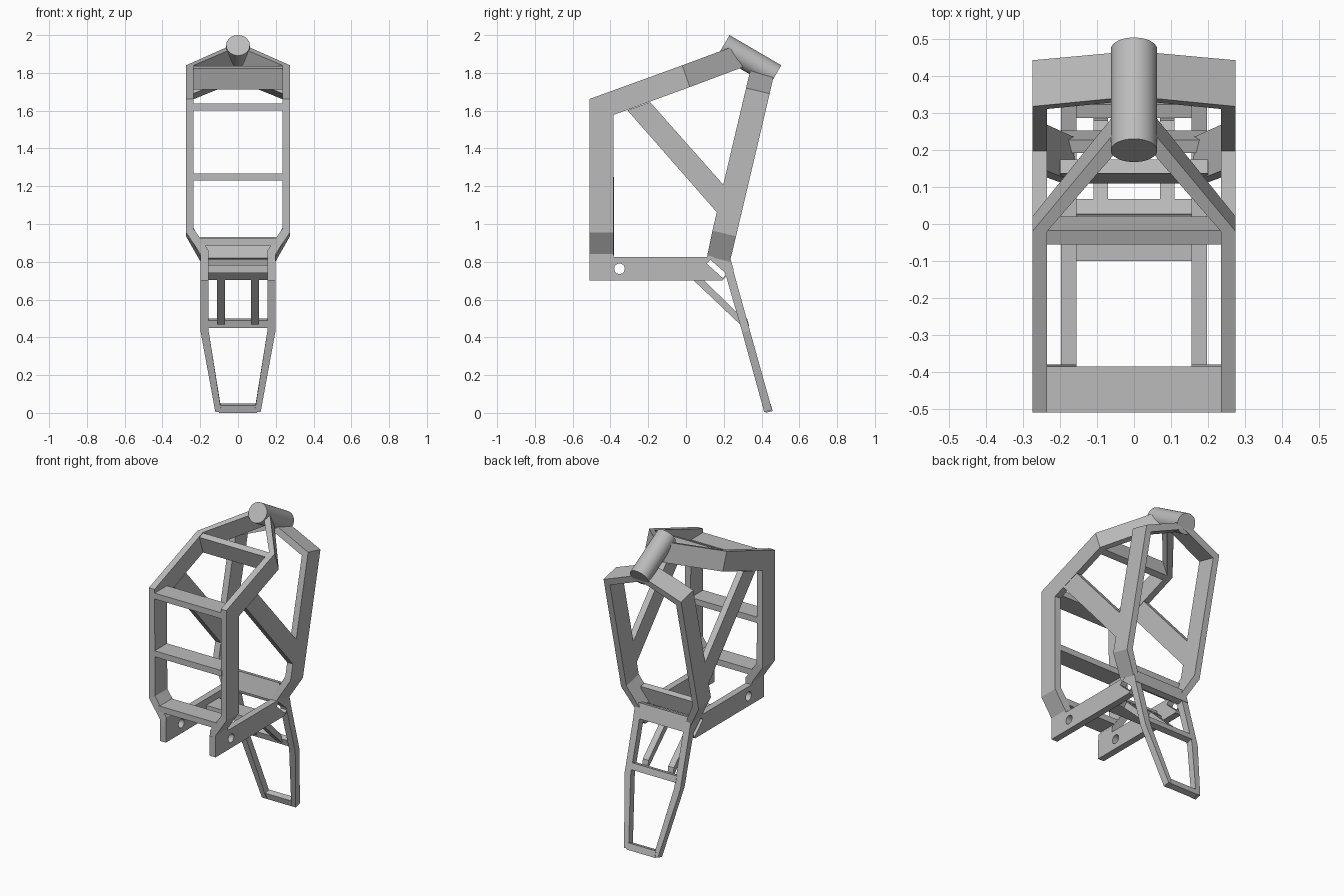
import bpy
import bmesh
from mathutils import Vector

if "Cube" in bpy.data.objects:
    bpy.data.objects.remove(bpy.data.objects["Cube"])

metal = bpy.data.materials.new("frame_grey")
metal.use_nodes = True
GREY = (0.5, 0.5, 0.5, 1)
metal.diffuse_color = GREY
metal.node_tree.nodes["Principled BSDF"].inputs["Base Color"].default_value = GREY


def make(name, bm, mirror=False):
    bmesh.ops.recalc_face_normals(bm, faces=bm.faces)
    mesh = bpy.data.meshes.new(name)
    bm.to_mesh(mesh)
    bm.free()
    mesh.materials.append(metal)
    ob = bpy.data.objects.new(name, mesh)
    bpy.context.collection.objects.link(ob)
    if mirror:
        ob.modifiers.new("mirror", 'MIRROR').use_axis[0] = True
    return ob


def skin(bm, rings):
    """Join rings of points into a closed solid."""
    loops = [[bm.verts.new(p) for p in ring] for ring in rings]
    n = len(loops[0])
    for a, b in zip(loops, loops[1:]):
        for i in range(n):
            j = (i + 1) % n
            bm.faces.new((a[i], a[j], b[j], b[i]))
    bm.faces.new(loops[0])
    bm.faces.new(loops[-1])


def prism(name, outline, x0, x1, mirror=False):
    """Extrude a side outline (y, z) across x."""
    bm = bmesh.new()
    skin(bm, [[(x, y, z) for y, z in outline] for x in (x0, x1)])
    return make(name, bm, mirror)


def member(name, stations):
    """Flat bar through stations: front edge, back edge, inner x, outer x, inner drop."""
    bm = bmesh.new()
    rings = []
    for (fy, fz), (by, bz), xi, xo, drop in stations:
        dy, dz = drop * 0.23, drop * 0.97
        rings.append([(xo, fy, fz), (xo, by, bz),
                      (xi, by - dy, bz - dz), (xi, fy - dy, fz - dz)])
    skin(bm, rings)
    return make(name, bm, True)


def box(name, half, y0, y1, z0, z1):
    return prism(name, [(y0, z0), (y1, z0), (y1, z1), (y0, z1)], -half, half)


def cylinder(name, start, end, radius, sides):
    a, b = Vector(start), Vector(end)
    bm = bmesh.new()
    bmesh.ops.create_cone(bm, cap_ends=True, segments=sides, radius1=radius,
                          radius2=radius, depth=(b - a).length)
    ob = make(name, bm)
    ob.location = (a + b) / 2
    ob.rotation_euler = (b - a).to_track_quat('Z', 'Y').to_euler()
    return ob


def cut(target, cutter):
    cutter.hide_render = True
    mod = target.modifiers.new("cut", 'BOOLEAN')
    mod.operation = 'DIFFERENCE'
    mod.solver = 'EXACT'
    mod.object = cutter
    bpy.context.view_layer.objects.active = target
    bpy.ops.object.modifier_apply(modifier=mod.name)
    bpy.data.objects.remove(cutter)


IN, OUT = 0.235, 0.275      # upper frame
LIN, LOUT = 0.155, 0.198    # lower frame

# Front posts, bending inwards at the foot
member("front_posts", [
    ((-.51, .80), (-.385, .80), LIN, LOUT, 0),
    ((-.51, .84), (-.385, .84), LIN, LOUT, -.02),
    ((-.51, .955), (-.385, .955), IN, OUT, -.02),
    ((-.51, 1.662), (-.385, 1.577), IN, OUT, 0)])

# Top rails running back and converging on the head tube
member("top_rails", [
    ((-.51, 1.662), (-.385, 1.577), IN, OUT, 0),
    ((-.02, 1.84), (.02, 1.725), IN, OUT, 0),
    ((.25, 1.94), (.30, 1.83), 0, .05, 0)])

# Rear arch: bent foot, leaning posts and a pitched top
member("rear_arch", [
    ((.112, .83), (.232, .80), LIN, LOUT, 0),
    ((.14, .965), (.265, .935), IN, OUT, -.015),
    ((.318, 1.72), (.443, 1.69), IN, OUT, .03),
    ((.345, 1.83), (.468, 1.80), 0, 0, .045)])

# Diagonal side braces
prism("side_braces", [(-.31, 1.602), (-.19, 1.645), (.2, 1.205), (.165, 1.06)],
      IN, OUT, True)

# Cross bars between the front posts
for label, z in (("lower", .885), ("middle", 1.23), ("upper", 1.60)):
    box(label + "_front_bar", .21 if label == "lower" else .24,
        -.51, -.385, z, z + .038)

# Cross bar at the bend of the top rails
prism("top_cross_bar", [(-.018, 1.836), (.02, 1.725), (-.018, 1.711), (-.056, 1.822)],
      -.24, .24)

# Cross bar at the foot of the rear arch
prism("rear_cross_bar", [(.109, .82), (.137, .93), (.174, .921), (.146, .811)],
      -.2, .2)

# Head tube
tube = cylinder("head_tube", (0, .199, 1.946), (0, .473, 1.786), .0625, 40)
bpy.ops.object.select_all(action='DESELECT')
tube.select_set(True)
bpy.context.view_layer.objects.active = tube
bpy.ops.object.shade_smooth_by_angle()

# Lower rails with a pivot hole and a slanted slot
rails = prism("lower_rails", [(-.51, .70), (.19, .70), (.22, .73), (.236, .80),
                              (.232, .825), (-.51, .825)], LIN, LOUT)
cut(rails, cylinder("hole_cutter", (0, -.352, .763), (.4, -.352, .763), .028, 24))
cut(rails, prism("slot_cutter", [(.11, .79), (.13, .81), (.215, .735), (.195, .713)],
                 .1, .3))
rails.modifiers.new("mirror", 'MIRROR')

# Plate between the lower rails, with a slanted lip
box("rail_plate", .16, -.1, .025, .74, .783)
prism("plate_lip", [(0, .74), (.04, .703), (.067, .73), (.027, .767)], -.16, .16)

# Tapering tail legs
member("tail_legs", [
    ((.19, .80), (.235, .81), LIN, LOUT, 0),
    ((.297, .43), (.340, .43), LIN, LOUT, 0),
    ((.414, .005), (.456, .015), .088, .12, 0)])


# Cross bars lying in the plane of the tail legs
def tail_bar(name, half, z0, z1):
    outline = [(.423 - .277 * z0, z0), (.459 - .277 * z0, z0 + .01),
               (.459 - .277 * z1, z1 + .01), (.423 - .277 * z1, z1)]
    prism(name, outline, -half, half)


tail_bar("tail_top_bar", LOUT, .745, .835)
tail_bar("tail_middle_bar", .16, .45, .49)
tail_bar("tail_end_bar", .1, .0, .04)

# Slim struts from the plate down to the tail
prism("tail_struts", [(0, .74), (.29, .465), (.28, .522), (.04, .755)],
      .07, .11, True)
